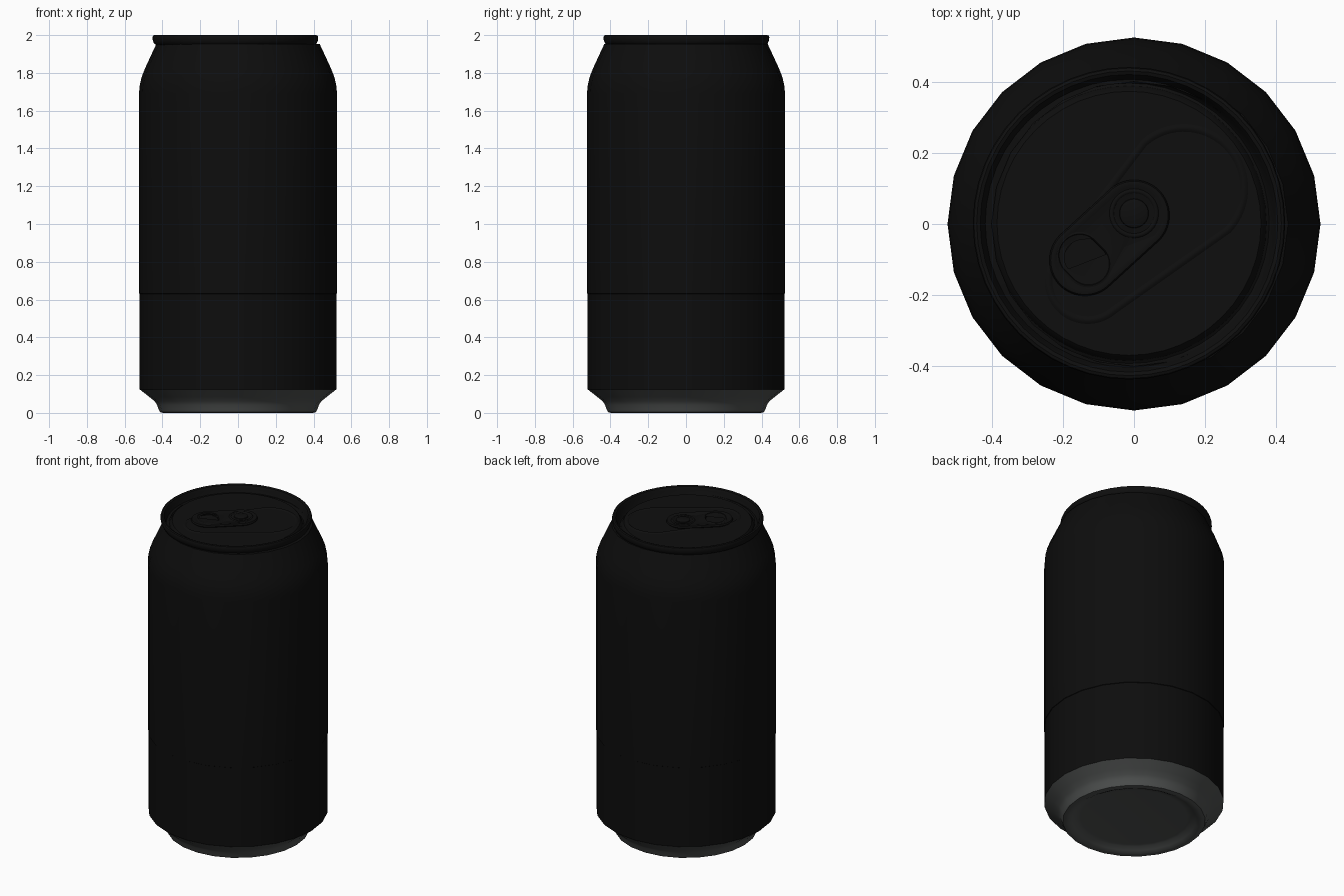
import bpy, bmesh, math
from mathutils import Vector

if "Cube" in bpy.data.objects:
    bpy.data.objects.remove(bpy.data.objects["Cube"])


def material(name, rgb):
    m = bpy.data.materials.new(name)
    m.diffuse_color = (*rgb, 1)
    m.use_nodes = True
    m.node_tree.nodes["Principled BSDF"].inputs["Base Color"].default_value = m.diffuse_color
    return m


black = material("black paint", (0.004, 0.004, 0.004))
lid_black = material("black lid metal", (0.0045, 0.0045, 0.0045))
grey = material("dark grey metal", (0.075, 0.08, 0.078))


def loft(name, rings, mat, cap_start=False, cap_end=False, closed=False, angle=35):
    """Skin a list of equal-length point rings into one smooth object."""
    bm = bmesh.new()
    vs = [[bm.verts.new(p) for p in ring] for ring in rings]
    n = len(vs[0])
    pairs = list(zip(vs, vs[1:])) + ([(vs[-1], vs[0])] if closed else [])
    for a, b in pairs:
        for i in range(n):
            j = (i + 1) % n
            bm.faces.new((a[i], a[j], b[j], b[i]))
    if cap_start:
        bm.faces.new(vs[0][::-1])
    if cap_end:
        bm.faces.new(vs[-1])
    me = bpy.data.meshes.new(name)
    bm.to_mesh(me)
    bm.free()
    me.materials.append(mat)
    ob = bpy.data.objects.new(name, me)
    bpy.context.collection.objects.link(ob)
    bpy.ops.object.select_all(action='DESELECT')
    ob.select_set(True)
    bpy.context.view_layer.objects.active = ob
    bpy.ops.object.shade_smooth_by_angle(angle=math.radians(angle))
    return ob


def circle(r, z, n, c=(0, 0)):
    return [Vector((c[0] + r * math.cos(2 * math.pi * i / n),
                    c[1] + r * math.sin(2 * math.pi * i / n), z)) for i in range(n)]


def lathe(name, profile, mat, n, c=(0, 0), **kw):
    return loft(name, [circle(r, z, n, c) for r, z in profile], mat, **kw)


def capsule(a, ra, b, rb, z, n=64):
    """Outline around two circles, a being the far end."""
    heading = math.atan2(a[1] - b[1], a[0] - b[0])
    pts = []
    for i in range(n):
        t = 2 * math.pi * (i + 0.5) / n
        c, r = (a, ra) if math.cos(t) > 0 else (b, rb)
        pts.append(Vector((c[0] + r * math.cos(t + heading),
                           c[1] + r * math.sin(t + heading), z)))
    return pts


# Can wall with shoulder and neck
lathe("can_wall", [(0.521, 0.125), (0.521, 0.63), (0.524, 0.632), (0.524, 1.69),
                   (0.521, 1.73), (0.511, 1.775), (0.494, 1.82), (0.464, 1.885),
                   (0.433, 1.952), (0.40, 1.956)], black, 24)

# Bare metal base with standing ring and recessed underside
lathe("base", [(0.31, 0.03), (0.335, 0.027), (0.36, 0.012), (0.38, 0.002), (0.397, 0.0),
               (0.413, 0.004), (0.421, 0.02), (0.428, 0.042), (0.442, 0.062),
               (0.47, 0.085), (0.521, 0.125)], grey, 24, cap_start=True, angle=45)

# Lid: seamed rim, countersunk groove and flat panel
C = (-0.014, 0.002)
PANEL = 1.966
lathe("lid", [(0.415, 1.945), (0.43, 1.955), (0.437, 1.97), (0.439, 1.988), (0.436, 1.997),
              (0.428, 2.0), (0.418, 1.996), (0.41, 1.98), (0.402, 1.945), (0.394, 1.935),
              (0.386, 1.94), (0.379, 1.957), (0.371, PANEL)],
      lid_black, 48, c=C, cap_end=True)

# Pressed outline around the opening
A, B = (0.14, 0.10), (-0.13, -0.16)
loft("opening_bead", [capsule(A, 0.17 + d, B, 0.11 + d, PANEL + h) for d, h in
                      ((0.012, -0.001), (0.004, 0.005), (-0.004, 0.005), (-0.012, -0.001))],
     lid_black, angle=60)

# Pull tab with finger hole
T1, T2 = (0.0, 0.024), (-0.138, -0.102)


def tab_ring(d, z):
    return capsule(T1, 0.10 + d, T2, 0.10 + d, z)


def hole_ring(r, z):
    return capsule((-0.128, -0.112), r, (-0.152, -0.088), r, z)


loft("pull_tab", [tab_ring(-0.006, 1.968), tab_ring(0, 1.975), tab_ring(-0.004, 1.984),
                  tab_ring(-0.014, 1.986), tab_ring(-0.02, 1.983), hole_ring(0.066, 1.983),
                  hole_ring(0.06, 1.985), hole_ring(0.056, 1.98), hole_ring(0.058, 1.968)],
     lid_black, closed=True, angle=50)

# Rivet and the raised ring round it
lathe("rivet", [(0.042, 1.98), (0.04, 1.988), (0.03, 1.992)], lid_black, 32,
      c=(0.0, 0.03), cap_end=True)
lathe("rivet_ring", [(0.07, 1.982), (0.066, 1.987), (0.06, 1.987), (0.056, 1.982)],
      lid_black, 32, c=(0.0, 0.03), angle=60)
